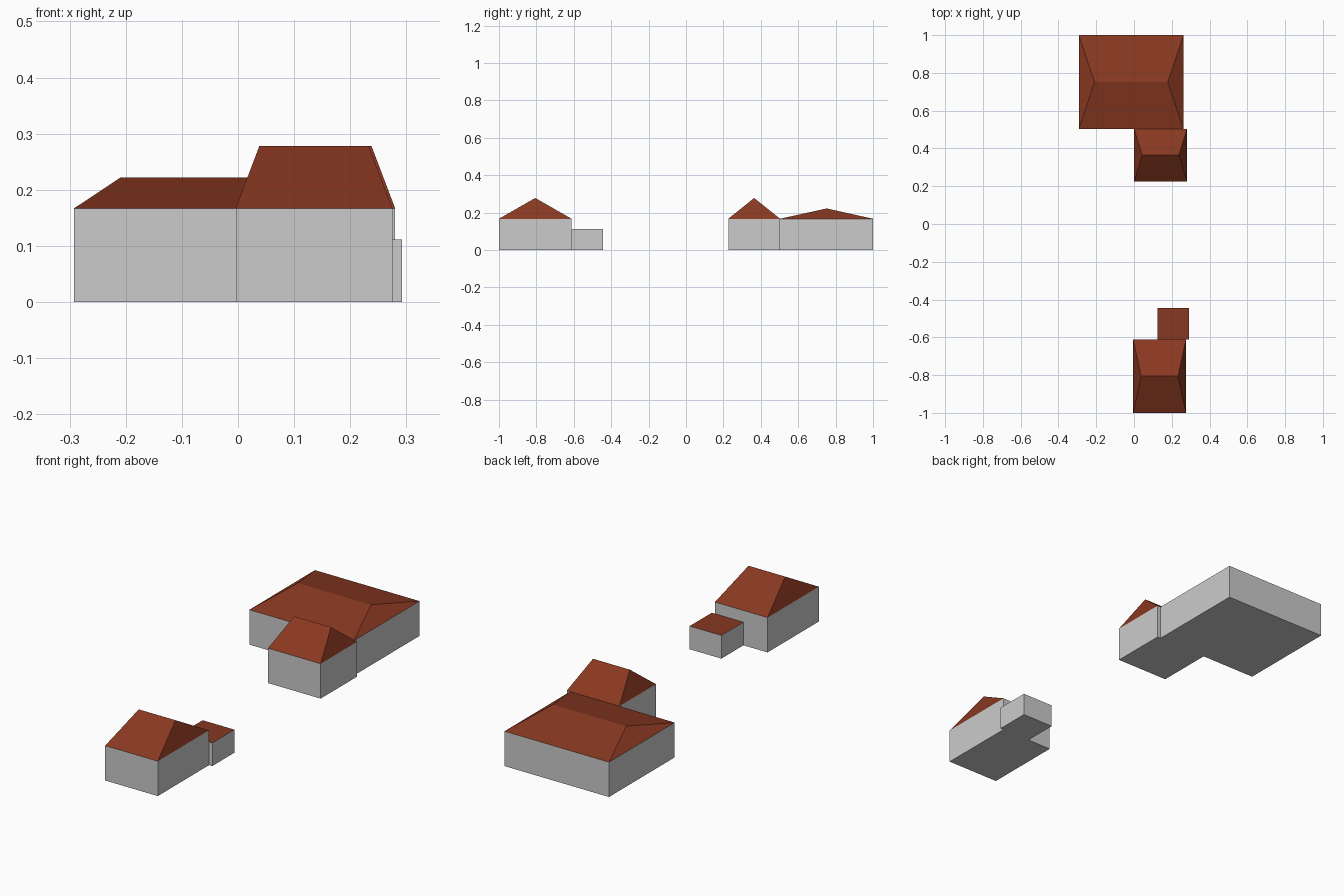
import bpy, bmesh

if "Cube" in bpy.data.objects:
    bpy.data.objects.remove(bpy.data.objects["Cube"])

roof_red = bpy.data.materials.new("roof_red")
roof_red.diffuse_color = (0.25, 0.04, 0.015, 1)
roof_red.use_nodes = True
roof_red.node_tree.nodes["Principled BSDF"].inputs["Base Color"].default_value = roof_red.diffuse_color


def make_object(name, verts, faces, material=None):
    mesh = bpy.data.meshes.new(name)
    mesh.from_pydata(verts, [], faces)
    bm = bmesh.new()
    bm.from_mesh(mesh)
    bmesh.ops.remove_doubles(bm, verts=bm.verts, dist=1e-5)
    bm.to_mesh(mesh)
    bm.free()
    obj = bpy.data.objects.new(name, mesh)
    bpy.context.collection.objects.link(obj)
    if material:
        mesh.materials.append(material)
    return obj


def rectangle(x0, x1, y0, y1, z):
    return [(x0, y0, z), (x1, y0, z), (x1, y1, z), (x0, y1, z)]


def walls(name, x0, x1, y0, y1, h):
    # four walls and a floor, the roof closes the top
    verts = rectangle(x0, x1, y0, y1, 0) + rectangle(x0, x1, y0, y1, h)
    faces = [(3, 2, 1, 0)] + [(i, (i + 1) % 4, (i + 1) % 4 + 4, i + 4) for i in range(4)]
    make_object(name + "_walls", verts, faces)


def hipped_house(name, x0, x1, y0, y1, eave, ridge, hip):
    walls(name, x0, x1, y0, y1, eave)
    # hipped roof with its ridge along x
    ym = (y0 + y1) / 2
    verts = rectangle(x0, x1, y0, y1, eave) + [(x0 + hip, ym, ridge), (x1 - hip, ym, ridge)]
    make_object(name + "_roof", verts,
                [(0, 1, 5, 4), (1, 2, 5), (2, 3, 4, 5), (3, 0, 4)], roof_red)


# rear building and the wing touching it
hipped_house("main_house", -0.292, 0.262, 0.503, 1.0, 0.167, 0.222, 0.083)
hipped_house("house_wing", 0.001, 0.28, 0.226, 0.503, 0.167, 0.278, 0.042)

# detached front building
hipped_house("front_house", -0.004, 0.275, -1.0, -0.612, 0.167, 0.278, 0.042)

# low flat-roofed annex behind the front building
annex = (0.124, 0.292, -0.612, -0.445)
walls("annex", *annex, 0.111)
make_object("annex_roof", rectangle(*annex, 0.111), [(0, 1, 2, 3)], roof_red)
